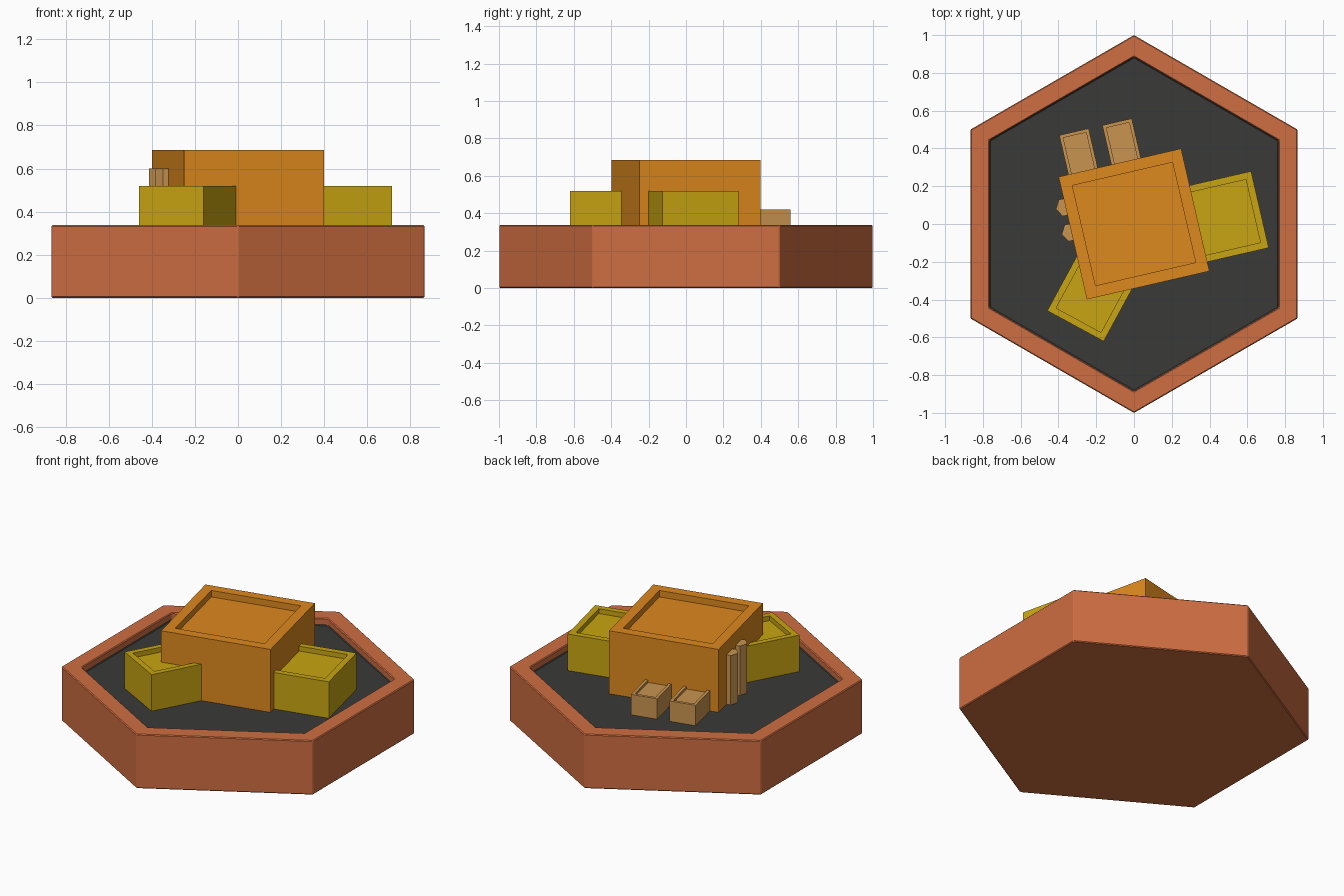
import bpy, bmesh, math
from mathutils import Matrix

if "Cube" in bpy.data.objects:
    bpy.data.objects.remove(bpy.data.objects["Cube"])

FLOOR = 0.293
TILT = math.radians(13)


def material(name, rgb):
    m = bpy.data.materials.new(name)
    m.diffuse_color = (*rgb, 1)
    m.use_nodes = True
    m.node_tree.nodes["Principled BSDF"].inputs["Base Color"].default_value = m.diffuse_color
    return m


CLAY = material("clay", (0.62, 0.155, 0.053))
ASPHALT = material("asphalt", (0.042, 0.042, 0.040))
ORANGE = material("orange", (0.73, 0.25, 0.013))
YELLOW = material("yellow", (0.58, 0.376, 0.006))
TAN = material("tan", (0.58, 0.296, 0.08))


def prism(name, outline, z0, z1, mats, matrix=None, inset=0, depth=0, bevel=0):
    """Upright prism with an optional sunken top; second material goes on the sunken face."""
    bm = bmesh.new()
    base = bm.faces.new([bm.verts.new((x, y, z0)) for x, y in outline])
    ext = bmesh.ops.extrude_face_region(bm, geom=[base], use_keep_orig=True)["geom"]
    top_verts = [g for g in ext if isinstance(g, bmesh.types.BMVert)]
    bmesh.ops.translate(bm, verts=top_verts, vec=(0, 0, z1 - z0))
    bmesh.ops.recalc_face_normals(bm, faces=bm.faces)
    if inset:
        top = max(bm.faces, key=lambda f: f.calc_center_median().z)
        bmesh.ops.inset_region(bm, faces=[top], thickness=inset, use_even_offset=True)
        sunk = bmesh.ops.extrude_discrete_faces(bm, faces=[top])["faces"][0]
        bmesh.ops.translate(bm, verts=sunk.verts, vec=(0, 0, -depth))
        # discrete extrusion makes the side walls; only the sunken face is recoloured
        sunk.material_index = len(mats) - 1
    bmesh.ops.recalc_face_normals(bm, faces=bm.faces)
    me = bpy.data.meshes.new(name)
    bm.to_mesh(me)
    bm.free()
    for m in mats:
        me.materials.append(m)
    ob = bpy.data.objects.new(name, me)
    bpy.context.collection.objects.link(ob)
    if matrix:
        ob.matrix_world = matrix
    if bevel:
        mod = ob.modifiers.new("edge_bevel", "BEVEL")
        mod.width = bevel
        mod.segments = 1
    return ob


def polygon(n, r, start=0, cx=0, cy=0):
    return [(cx + r * math.cos(start + i * math.tau / n),
             cy + r * math.sin(start + i * math.tau / n)) for i in range(n)]


def rect(u0, u1, v0, v1):
    return [(u0, v0), (u1, v0), (u1, v1), (u0, v1)]


turn = Matrix.Rotation(TILT, 4, "Z")

# hexagonal tile with raised rim and dark ground
prism("hex_tile", polygon(6, 1, math.pi / 2), 0, 0.337, [CLAY, ASPHALT],
      inset=0.1, depth=0.337 - FLOOR, bevel=0.005)

# main building with parapet roof
prism("main_building", rect(-0.333, 0.333, -0.333, 0.333), FLOOR, 0.685, [ORANGE],
      turn, inset=0.061, depth=0.04)

# yellow wings
prism("side_wing", rect(0.25, 0.667, -0.283, 0.133), FLOOR, 0.52, [YELLOW],
      turn, inset=0.037, depth=0.03)
wing_turn = Matrix.Translation((-0.31, -0.54, 0)) @ Matrix.Rotation(math.radians(-28.5), 4, "Z")
prism("front_wing", rect(-0.17, 0.17, 0, 0.42), FLOOR, 0.52, [YELLOW],
      wing_turn, inset=0.035, depth=0.03)

# small sheds at the back
for i, u in enumerate((-0.2, 0.034)):
    prism(f"back_shed_{i + 1}", rect(u - 0.08, u + 0.08, 0.28, 0.547), FLOOR, 0.42, [TAN],
          turn, inset=0.018, depth=0.015)

# hexagonal pipes on the left wall
for i, v in enumerate((0.17, 0.033)):
    prism(f"wall_pipe_{i + 1}", polygon(6, 0.052, 0, -0.333, v), FLOOR, 0.60, [TAN], turn)
